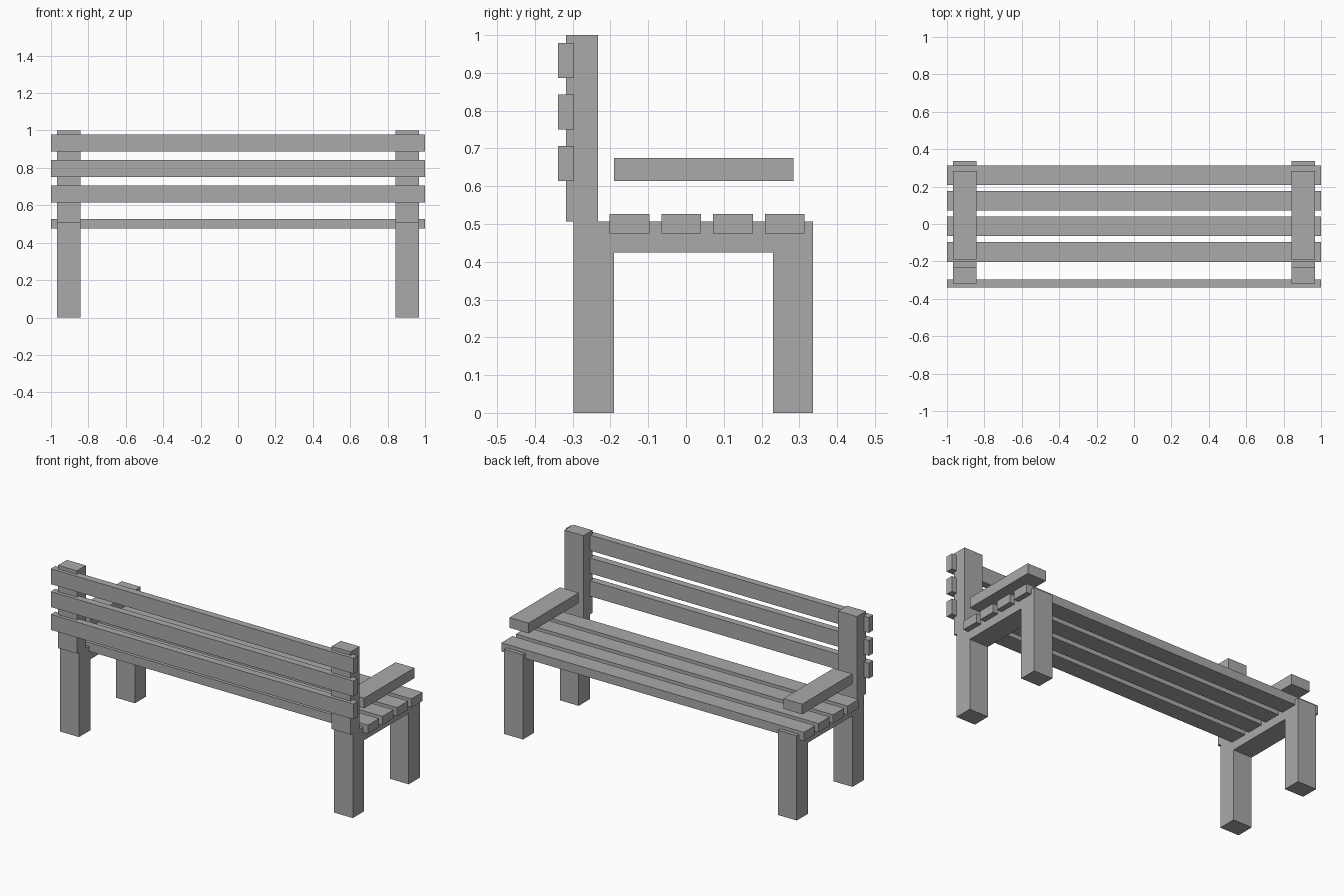
import bpy

if "Cube" in bpy.data.objects:
    bpy.data.objects.remove(bpy.data.objects["Cube"])

# One plain material for the whole bench
grey = bpy.data.materials.new("plain_grey")
grey.diffuse_color = (0.4, 0.4, 0.4, 1)
grey.use_nodes = True
grey.node_tree.nodes["Principled BSDF"].inputs["Base Color"].default_value = grey.diffuse_color

X_IN, X_OUT = 0.842, 0.967   # inner and outer face of each end frame


def extrude_profile(name, profile, x0, x1):
    """Extrude a closed (y, z) outline along x."""
    n = len(profile)
    verts = [(x, y, z) for x in (x0, x1) for y, z in profile]
    faces = [tuple(reversed(range(n))), tuple(range(n, 2 * n))]
    faces += [(i, (i + 1) % n, n + (i + 1) % n, n + i) for i in range(n)]
    mesh = bpy.data.meshes.new(name)
    mesh.from_pydata(verts, [], faces)
    mesh.materials.append(grey)
    obj = bpy.data.objects.new(name, mesh)
    bpy.context.collection.objects.link(obj)
    return obj


def bar(name, x0, x1, y0, y1, z0, z1):
    return extrude_profile(name, [(y0, z0), (y1, z0), (y1, z1), (y0, z1)], x0, x1)


# End frame outline: back leg, rail and front leg in one piece
frame_outline = [(-0.298, 0), (-0.19, 0), (-0.19, 0.424), (0.23, 0.424),
                 (0.23, 0), (0.336, 0), (0.336, 0.506), (-0.298, 0.506)]

for side, x0, x1 in (("left", -X_OUT, -X_IN), ("right", X_IN, X_OUT)):
    extrude_profile(f"leg_frame_{side}", frame_outline, x0, x1)
    bar(f"back_post_{side}", x0, x1, -0.318, -0.233, 0.506, 1.0)
    bar(f"armrest_{side}", x0, x1, -0.19, 0.284, 0.614, 0.675)

# Seat slats, sunk slightly into the frames
for i in range(4):
    y = -0.202 + i * 0.137
    bar(f"seat_slat_{i + 1}", -1, 1, y, y + 0.105, 0.475, 0.527)

# Backrest slats, let into the rear of the posts
for i in range(3):
    z = 0.614 + i * 0.1365
    bar(f"back_slat_{i + 1}", -1, 1, -0.339, -0.297, z, z + 0.092)
